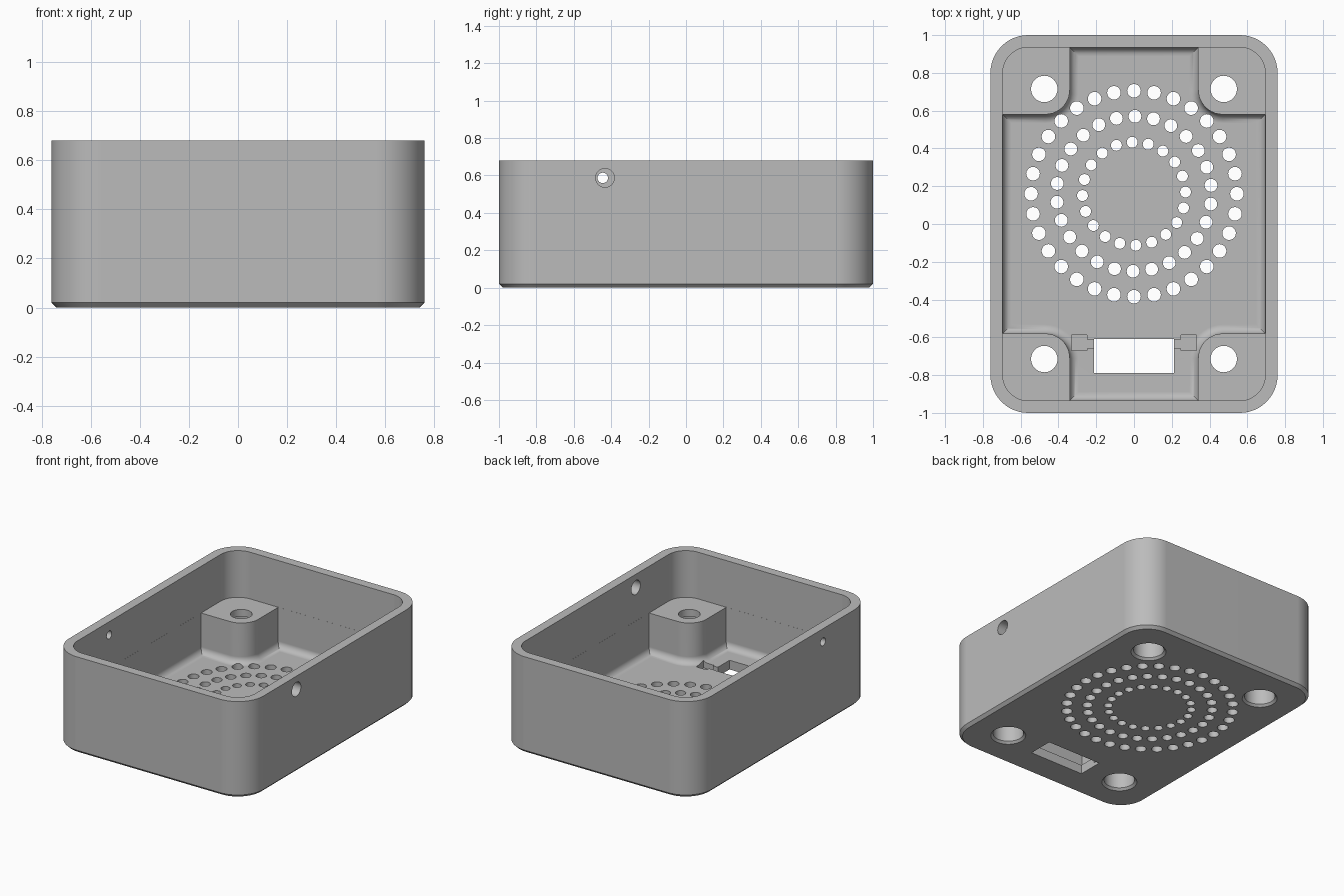
import bpy
import bmesh
from math import sin, cos, pi, radians
from mathutils import Matrix

cube = bpy.data.objects.get("Cube")
if cube:
    bpy.data.objects.remove(cube, do_unlink=True)

HX, HY, HEIGHT, CORNER = 0.76, 1.0, 0.68, 0.20
WALL, FLOOR, FILLET = 0.065, 0.065, 0.047
POST_X, POST_Y, POST_R, POST_TOP = 0.34, 0.58, 0.13, 0.35

grey = bpy.data.materials.new("plain grey")
grey.use_nodes = True
grey.diffuse_color = (0.5, 0.5, 0.5, 1)
grey.node_tree.nodes["Principled BSDF"].inputs["Base Color"].default_value = (0.5, 0.5, 0.5, 1)


def circle(radius, x=0, y=0, n=32):
    return [(x + radius * cos(2 * pi * i / n), y + radius * sin(2 * pi * i / n)) for i in range(n)]


def rounded_rect(inset, n=12):
    r = CORNER - inset
    points = []
    for q, (sx, sy) in enumerate([(1, 1), (-1, 1), (-1, -1), (1, -1)]):
        for i in range(n + 1):
            a = (q + i / n) * pi / 2
            points.append((sx * (HX - CORNER) + r * cos(a), sy * (HY - CORNER) + r * sin(a)))
    return points


def rect(x0, x1, y0, y1):
    return [(x0, y0), (x1, y0), (x1, y1), (x0, y1)]


def floor_outline(t, n=10):
    """Cross-shaped floor between the four corner posts, shrunk by t."""
    gap = WALL + 0.0005 + t
    quarter = [(HX - gap, POST_Y - t)]
    for i in range(n + 1):
        a = -pi / 2 - i / n * pi / 2
        quarter.append((POST_X + POST_R + (POST_R + t) * cos(a),
                        POST_Y + POST_R + (POST_R + t) * sin(a)))
    quarter.append((POST_X - t, HY - gap))
    points = []
    for sx, sy in [(1, 1), (-1, 1), (-1, -1), (1, -1)]:
        part = [(sx * x, sy * y) for x, y in quarter]
        points += part if sx * sy > 0 else part[::-1]
    return points


def loft(bm, rings):
    """Closed solid through a stack of (outline, z) rings."""
    rows = [[bm.verts.new((x, y, z)) for x, y in pts] for pts, z in rings]
    for low, high in zip(rows, rows[1:]):
        for i in range(len(low)):
            j = (i + 1) % len(low)
            bm.faces.new((low[i], low[j], high[j], high[i]))
    bm.faces.new(rows[0][::-1])
    bm.faces.new(rows[-1])


def solid(name, stacks, matrix=None):
    bm = bmesh.new()
    for rings in stacks:
        loft(bm, rings)
    bmesh.ops.recalc_face_normals(bm, faces=bm.faces)
    if matrix:
        bm.transform(matrix)
    mesh = bpy.data.meshes.new(name)
    bm.to_mesh(mesh)
    bm.free()
    mesh.materials.append(grey)
    obj = bpy.data.objects.new(name, mesh)
    bpy.context.collection.objects.link(obj)
    return obj


# Outer block with a chamfered bottom edge
case = solid("open_case", [[(rounded_rect(0.02), 0), (rounded_rect(0), 0.02),
                            (rounded_rect(0), HEIGHT)]])
bpy.context.view_layer.objects.active = case
case.select_set(True)


def cut(name, stacks, matrix=None):
    cutter = solid(name, stacks, matrix)
    cutter.hide_render = True
    mod = case.modifiers.new(name, "BOOLEAN")
    mod.operation = "DIFFERENCE"
    mod.solver = "EXACT"
    mod.object = cutter
    bpy.ops.object.modifier_apply(modifier=mod.name)
    bpy.data.objects.remove(cutter, do_unlink=True)


# Cavity above the posts, then the filleted floor between them
cut("upper_cavity", [[(rounded_rect(WALL), POST_TOP), (rounded_rect(WALL), 1)]])
rings = []
for i in range(9):
    a = i / 8 * pi / 2
    rings.append((floor_outline(FILLET * (1 - sin(a))), FLOOR + FILLET * (1 - cos(a))))
cut("lower_cavity", [rings + [(floor_outline(0), POST_TOP + 0.1)]])

# Screw holes through the posts, counterbored from below
screws = []
for x in (-0.475, 0.475):
    for y in (-0.715, 0.715):
        screws.append([(circle(r, x, y), z) for r, z in
                       ((0.125, -0.01), (0.1, 0.015), (0.1, 0.3), (0.07, 0.3), (0.07, 0.5))])
cut("screw_holes", screws)

# Three rings of vent holes
vents = []
for count, ring, radius, start in ((32, 0.545, 0.036, 90), (26, 0.41, 0.034, 89.3),
                                   (20, 0.273, 0.029, 92)):
    for i in range(count):
        a = radians(start) + 2 * pi * i / count
        hole = circle(radius, ring * cos(a), 0.16 + ring * sin(a), 20)
        vents.append([(hole, -0.1), (hole, 0.2)])
cut("vent_holes", vents)

# Switch slot with a clip recess at each end
slot = rect(-0.213, 0.213, -0.79, -0.61)
cut("switch_slot", [[(slot, -0.1), (slot, 0.2)]])
for side in (-1, 1):
    for name, near, far, y0, y1 in (("clip_recess", 0.25, 0.332, -0.67, -0.587),
                                    ("clip_channel", 0.2, 0.26, -0.66, -0.612)):
        x0, x1 = sorted((side * near, side * far))
        box = rect(x0, x1, y0, y1)
        cut(name, [[(box, 0.025), (box, 0.2)]])

# Cable holes in the side walls, large on the left and small on the right
for name, radius, x, y in (("large_hole", 0.05, HX, -0.433), ("small_hole", 0.028, -HX, -0.445)):
    turn = Matrix.Translation((x, y, 0.587)) @ Matrix.Rotation(pi / 2, 4, "Y")
    cut(name, [[(circle(radius), -0.2), (circle(radius), 0.2)]], turn)

# Smooth the curves, keep edges and flat faces crisp
bpy.ops.object.shade_smooth_by_angle(angle=radians(30))
weighted = case.modifiers.new("flat_faces", "WEIGHTED_NORMAL")
weighted.keep_sharp = True
